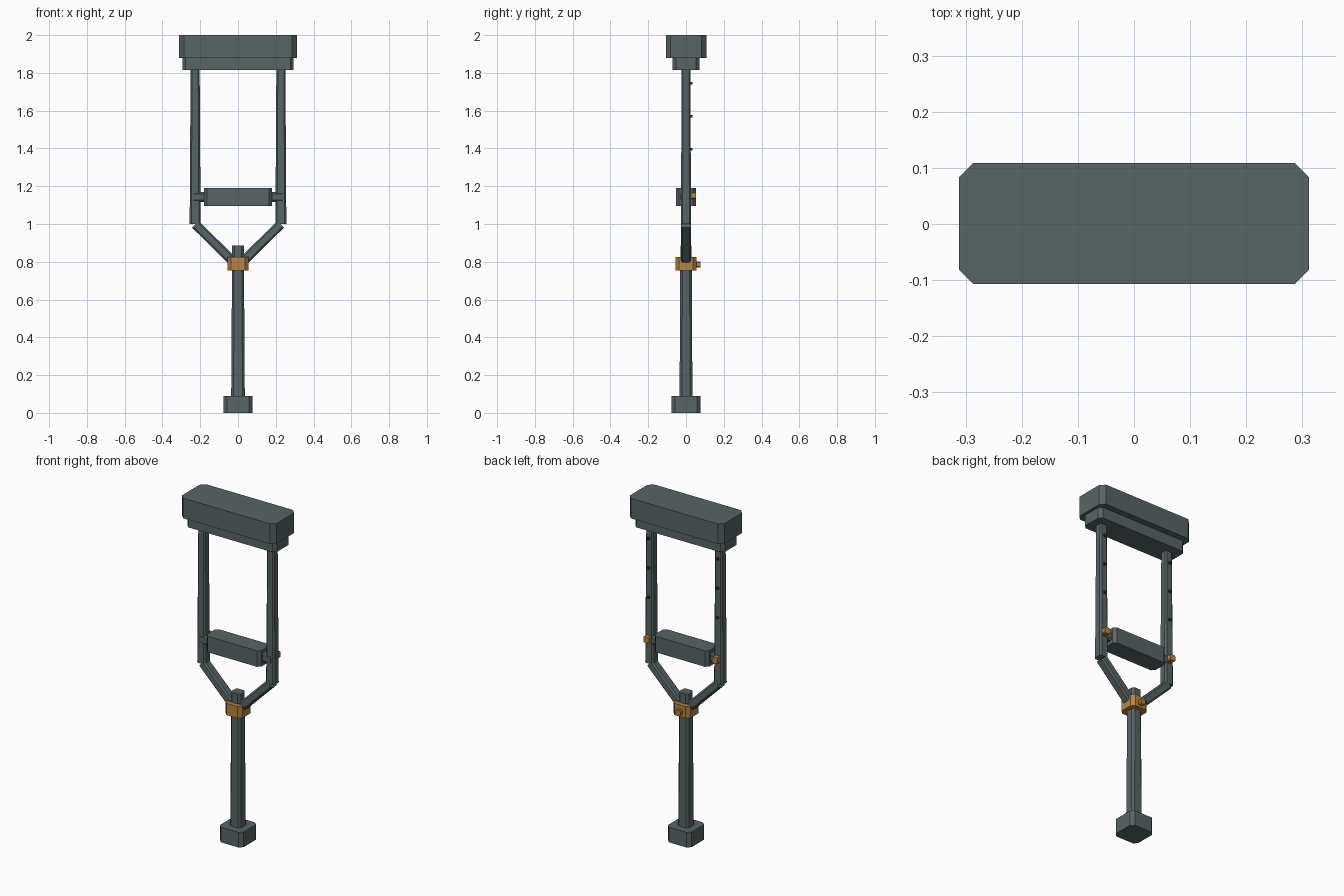
import bpy, bmesh, math
from mathutils import Vector

if "Cube" in bpy.data.objects:
    bpy.data.objects.remove(bpy.data.objects["Cube"])


def material(name, rgb):
    m = bpy.data.materials.new(name)
    m.diffuse_color = (*rgb, 1)
    m.use_nodes = True
    m.node_tree.nodes["Principled BSDF"].inputs["Base Color"].default_value = m.diffuse_color
    return m


GREY = material("slate grey", (0.10, 0.128, 0.132))
BRASS = material("brass", (0.46, 0.235, 0.055))
DARK = material("dark pin", (0.03, 0.04, 0.042))


def ring(hx, hy, c):
    """Rectangle outline with chamfered corners."""
    return [(hx, -hy + c), (hx, hy - c), (hx - c, hy), (-hx + c, hy),
            (-hx, hy - c), (-hx, -hy + c), (-hx + c, -hy), (hx - c, -hy)]


def bar(name, a, b, start, end, mat):
    """Chamfered bar from a to b; start and end are (half x, half y, chamfer)."""
    a, b = Vector(a), Vector(b)
    d = (b - a).normalized()
    if abs(d.y) > 0.9:
        u = Vector((1, 0, 0))
        v = d.cross(u)
    else:
        v = Vector((0, 1, 0))
        u = v.cross(d)
    bm = bmesh.new()
    r0 = [bm.verts.new(a + u * x + v * y) for x, y in ring(*start)]
    r1 = [bm.verts.new(b + u * x + v * y) for x, y in ring(*end)]
    bm.faces.new(r0[::-1])
    bm.faces.new(r1)
    for i in range(8):
        j = (i + 1) % 8
        bm.faces.new((r0[i], r0[j], r1[j], r1[i]))
    bmesh.ops.recalc_face_normals(bm, faces=bm.faces)
    me = bpy.data.meshes.new(name)
    bm.to_mesh(me)
    bm.free()
    me.materials.append(mat)
    ob = bpy.data.objects.new(name, me)
    bpy.context.collection.objects.link(ob)
    return ob


def block(name, z0, z1, hx, hy, c, mat, y=0.0):
    return bar(name, (0, y, z0), (0, y, z1), (hx, hy, c), (hx, hy, c), mat)


# Underarm pad and its support
block("underarm_pad", 1.88, 2.0, 0.312, 0.108, 0.026, GREY, 0.001)
block("pad_support", 1.815, 1.88, 0.295, 0.072, 0.018, GREY)

# Foot, tapered stem and clamp collar
block("rubber_foot", 0.0, 0.09, 0.078, 0.078, 0.02, GREY)
bar("stem", (0, 0, 0.09), (0, 0, 0.885), (0.036, 0.034, 0.012), (0.031, 0.03, 0.012), GREY)
block("collar", 0.755, 0.825, 0.056, 0.056, 0.02, BRASS)
k = (0.016, 0.016, 0.006)
bar("collar_knob", (0, 0.05, 0.785), (0, 0.076, 0.785), k, k, BRASS)

# Hand grip with its cross rod
block("hand_grip", 1.095, 1.19, 0.18, 0.054, 0.017, GREY)
r = (0.026, 0.028, 0.009)
bar("grip_rod", (-0.235, 0, 1.143), (0.235, 0, 1.143), r, r, GREY)

# Side rails, fork arms, grip bolts and adjustment pins
for side, s in (("left", -1), ("right", 1)):
    x = s * 0.227
    bar(side + "_rail", (x, 0, 1.0), (x, 0, 1.815), (0.029, 0.027, 0.009), (0.024, 0.023, 0.008), GREY)
    f = (0.025, 0.027, 0.009)
    bar(side + "_fork_arm", (s * 0.03, 0, 0.805), (s * 0.225, 0, 0.998), f, f, GREY)
    g = (0.018, 0.018, 0.005)
    bar(side + "_grip_bolt", (x, 0.015, 1.15), (x, 0.052, 1.15), g, g, BRASS)
    p = (0.007, 0.007, 0.002)
    for i, z in enumerate((1.395, 1.57, 1.745)):
        bar(f"{side}_pin_{i + 1}", (x, 0.015, z), (x, 0.034, z), p, p, DARK)
